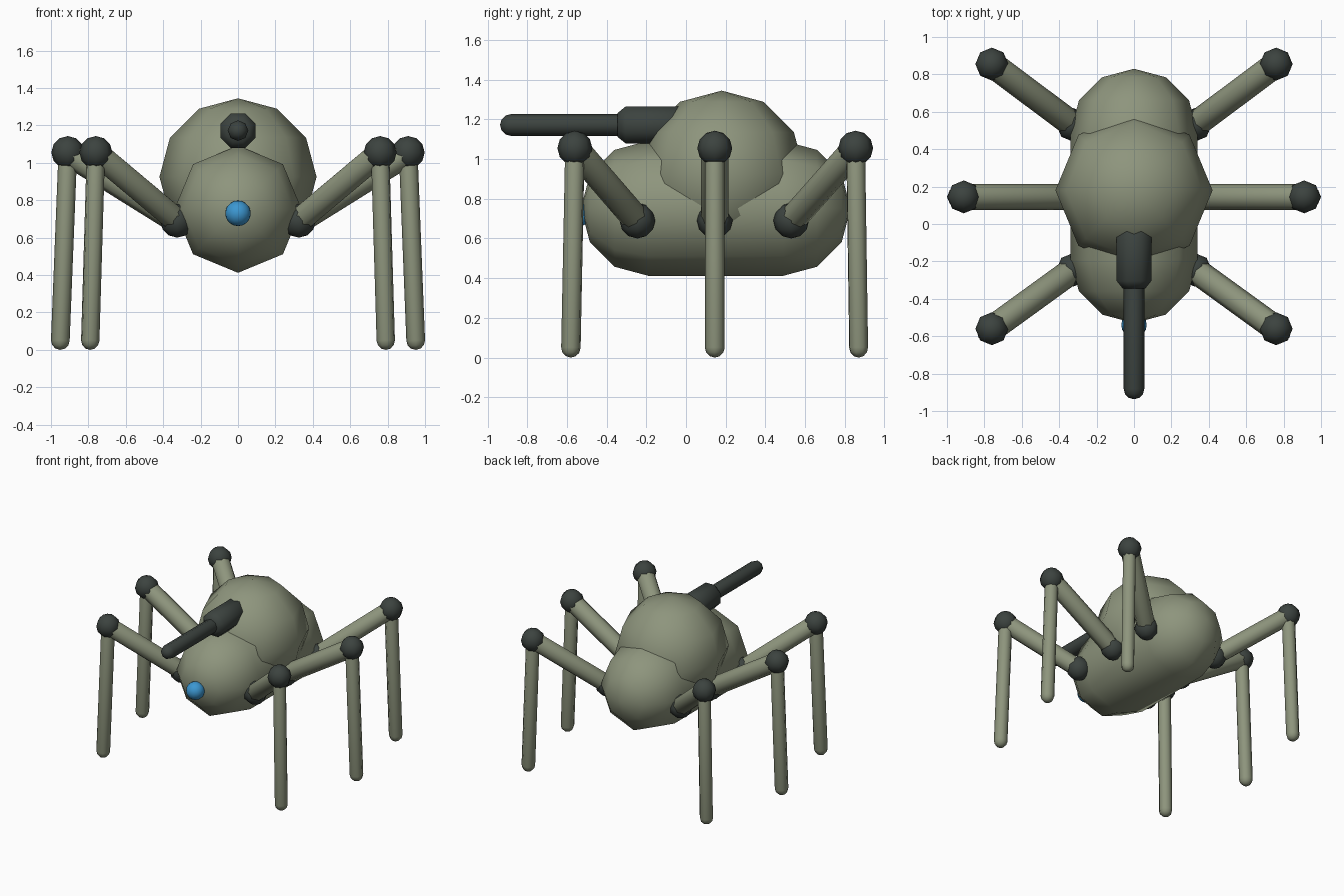
import bpy, bmesh, math
from mathutils import Vector

cube = bpy.data.objects.get("Cube")
if cube:
    bpy.data.objects.remove(cube)


def material(name, rgb):
    m = bpy.data.materials.new(name)
    m.use_nodes = True
    m.diffuse_color = (*rgb, 1)
    m.node_tree.nodes["Principled BSDF"].inputs["Base Color"].default_value = (*rgb, 1)
    return m


olive = material("olive", (0.27, 0.30, 0.205))
dark = material("dark_grey", (0.045, 0.056, 0.05))
blue = material("blue", (0.045, 0.31, 0.64))


def lathe(name, start, end, profile, mat, sides=8, phase=0.0):
    """Turn (radius, height) points around the line from start to end."""
    start, end = Vector(start), Vector(end)
    axis = end - start
    rot = axis.to_track_quat('Z', 'Y')
    bm = bmesh.new()
    rings = []
    for r, h in profile:
        ring = []
        for i in range(sides):
            a = 2 * math.pi * i / sides + phase
            p = Vector((r * math.cos(a), r * math.sin(a), h))
            ring.append(bm.verts.new(start + rot @ p))
        rings.append(ring)
    for low, high in zip(rings, rings[1:]):
        for i in range(sides):
            j = (i + 1) % sides
            bm.faces.new((low[i], low[j], high[j], high[i]))
    bm.faces.new(rings[0][::-1])
    bm.faces.new(rings[-1])
    bmesh.ops.remove_doubles(bm, verts=bm.verts, dist=0.0005)
    bmesh.ops.recalc_face_normals(bm, faces=bm.faces)
    for f in bm.faces:
        f.smooth = True
    mesh = bpy.data.meshes.new(name)
    bm.to_mesh(mesh)
    bm.free()
    mesh.materials.append(mat)
    ob = bpy.data.objects.new(name, mesh)
    bpy.context.collection.objects.link(ob)
    return ob


def capsule(name, start, end, r, mat, sides=8, steps=3):
    length = (Vector(end) - Vector(start)).length
    quarter = [math.pi / 2 * i / steps for i in range(steps + 1)]
    profile = [(r * math.sin(a), -r * math.cos(a)) for a in quarter]
    profile += [(r * math.cos(a), length + r * math.sin(a)) for a in quarter]
    return lathe(name, start, end, profile, mat, sides)


def ball(name, centre, r, mat, sides=8, steps=3):
    c = Vector(centre)
    return capsule(name, c, c + Vector((0, 0, 0.0001)), r, mat, sides, steps)


# Hull, turret and eye
capsule("body", (0, 0.49, 0.752), (0, -0.19, 0.752), 0.34, olive)
ball("turret", (0, 0.18, 0.925), 0.42, olive)
ball("eye", (0, -0.54, 0.73), 0.068, blue, 16, 5)

# Gun
lathe("gun_mount", (0, 0.02, 1.172), (0, -0.345, 1.172),
      [(0.065, 0), (0.1, 0.04), (0.1, 0.325), (0.065, 0.365)],
      dark, phase=math.pi / 8)
capsule("gun_barrel", (0, -0.25, 1.172), (0, -0.882, 1.172), 0.055, dark)

# Legs: hip y, knee x and y, foot x and y
legs = {
    "front": (-0.245, 0.76, -0.56, 0.79, -0.58),
    "middle": (0.145, 0.91, 0.145, 0.95, 0.145),
    "back": (0.53, 0.76, 0.855, 0.79, 0.87),
}
for place, (hy, kx, ky, fx, fy) in legs.items():
    for side, s in (("left", 1), ("right", -1)):
        tag = f"{place}_{side}"
        hip = (s * 0.325, hy, 0.69)
        knee = (s * kx, ky, 1.055)
        foot = (s * fx, fy, 0.05)
        ball(tag + "_hip", hip, 0.09, dark)
        ball(tag + "_knee", knee, 0.088, dark)
        capsule(tag + "_upper_leg", hip, knee, 0.07, olive)
        capsule(tag + "_lower_leg", knee, foot, 0.05, olive)
